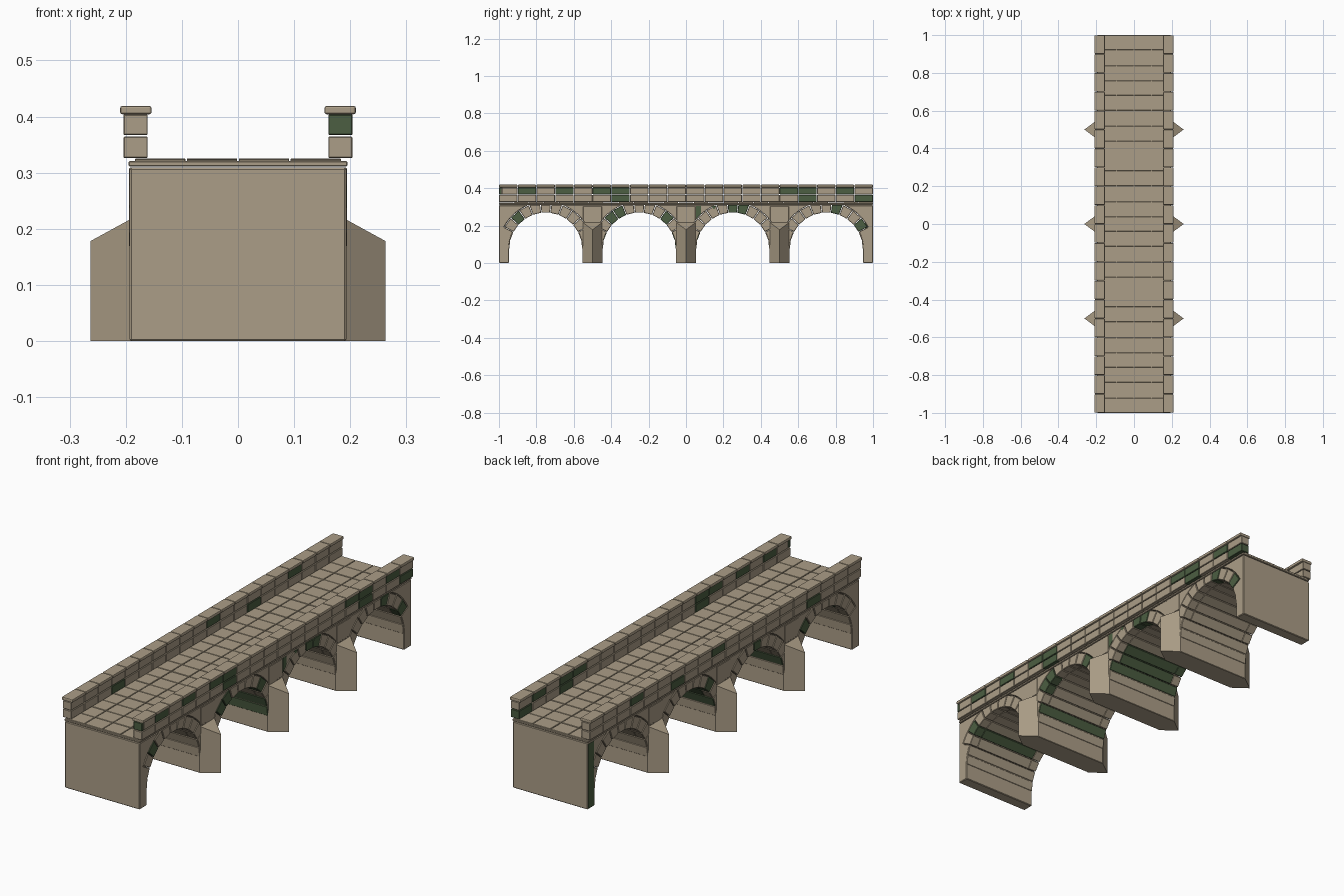
import bpy, bmesh, math, random

if "Cube" in bpy.data.objects:
    bpy.data.objects.remove(bpy.data.objects["Cube"])

random.seed(4)
STONE, MOSS = 0, 1


def material(name, rgb):
    m = bpy.data.materials.new(name)
    m.diffuse_color = (*rgb, 1)
    m.use_nodes = True
    m.node_tree.nodes["Principled BSDF"].inputs["Base Color"].default_value = m.diffuse_color
    return m


MATS = [material("tan stone", (0.410, 0.340, 0.242)),
        material("mossy green stone", (0.072, 0.112, 0.054))]


def prism(bm, profile, x0, x1, mat=STONE):
    """Extrude a (y, z) outline from x0 to x1."""
    a = [bm.verts.new((x0, y, z)) for y, z in profile]
    b = [bm.verts.new((x1, y, z)) for y, z in profile]
    n = len(profile)
    faces = [bm.faces.new(a), bm.faces.new(b[::-1])]
    for i in range(n):
        j = (i + 1) % n
        faces.append(bm.faces.new((a[i], b[i], b[j], a[j])))
    for f in faces:
        f.material_index = mat


def box(bm, x0, x1, y0, y1, z0, z1, mat=STONE):
    prism(bm, [(y0, z0), (y1, z0), (y1, z1), (y0, z1)], x0, x1, mat)


def finish(name, bm, bevel=0.0, segments=1):
    bmesh.ops.recalc_face_normals(bm, faces=bm.faces)
    me = bpy.data.meshes.new(name)
    bm.to_mesh(me)
    bm.free()
    for m in MATS:
        me.materials.append(m)
    ob = bpy.data.objects.new(name, me)
    bpy.context.collection.objects.link(ob)
    if bevel:
        mod = ob.modifiers.new("worn edges", "BEVEL")
        mod.width = bevel
        mod.segments = segments
        mod.limit_method = 'ANGLE'
        mod.angle_limit = math.radians(35)
    return ob


SPRING, R_IN, R_OUT, TOP = 0.075, 0.195, 0.25, 0.309
COUNT = 13
STEP = 180 / COUNT
SPLIT = 2 * STEP    # angle where the exposed arch stones begin
HALF = 0.193


def arc_point(centre, r, deg):
    """Point on the arch, cut short along its radius at the deck."""
    a = math.radians(deg)
    if r * math.sin(a) > TOP - SPRING:
        r = (TOP - SPRING) / math.sin(a)
    return centre + r * math.cos(a), SPRING + r * math.sin(a)


def half_pier():
    """Outline of one pier side, y measured from the pier centre."""
    pts = [(0.25 - R_IN - 0.002, 0.0)]
    for k in range(5):
        y, z = arc_point(0, R_IN + 0.002, k * SPLIT / 4)
        pts.append((0.25 - y, z))
    for k in range(7):
        y, z = arc_point(0, R_OUT + 0.001, SPLIT + k * (68 - SPLIT) / 6)
        pts.append((0.25 - y, z))
    return pts[:-1] + [(pts[-1][0], TOP)]


# Piers with spandrels, and the half piers at both ends
side = half_pier()
for i, y in enumerate((-0.5, 0.0, 0.5)):
    bm = bmesh.new()
    prism(bm, [(y + p, z) for p, z in side] +
          [(y - p, z) for p, z in reversed(side)], -HALF, HALF)
    finish(f"pier_{i + 1}", bm, 0.002)
for name, s in (("front_abutment", 1), ("back_abutment", -1)):
    bm = bmesh.new()
    prism(bm, [(-s, 0), *[(s * (p - 1), z) for p, z in side], (-s, TOP)],
          -HALF, HALF)
    finish(name, bm, 0.003)

# Arch stones: vault planks across the bridge, with face stones on each side
vault_moss = {-0.75: (9,), -0.25: (0, 1, 3, 11), 0.25: (9, 10, 11), 0.75: ()}
right_moss = {-0.75: (9,), -0.25: (3, 8, 9), 0.25: (5, 6), 0.75: (2, 5)}
left_moss = {-0.75: (3,), -0.25: (6,), 0.25: (9,), 0.75: ()}
EDGE = 0.15
for i, centre in enumerate(vault_moss):
    vault, faces = bmesh.new(), bmesh.new()
    for k in range(COUNT):
        a0, a1 = k * STEP + 0.4, (k + 1) * STEP - 0.4
        exposed = 2 <= k <= COUNT - 3
        outer = R_OUT if exposed else R_IN + 0.015
        outline = [arc_point(centre, R_IN, a0), arc_point(centre, outer, a0),
                   arc_point(centre, outer, a1), arc_point(centre, R_IN, a1)]
        half = EDGE if exposed else HALF - 0.001
        prism(vault, outline, -half, half, MOSS if k in vault_moss[centre] else STONE)
        if exposed:
            for s, moss in ((1, right_moss), (-1, left_moss)):
                prism(faces, outline, s * EDGE, s * (HALF + 0.001),
                      MOSS if k in moss[centre] else STONE)
    finish(f"vault_planks_{i + 1}", vault, 0.0015)
    finish(f"arch_face_stones_{i + 1}", faces, 0.002)

# Mossy spandrel stones beside the middle pier
bm = bmesh.new()
prism(bm, [(0.053, 0.236), (0.08, 0.263), (0.08, 0.304), (0.053, 0.304)], 0.19, 0.1945, MOSS)
prism(bm, [(0.135, 0.305), (0.15, 0.287), (0.163, 0.305)], 0.19, 0.1945, MOSS)
finish("mossy_spandrel_stones", bm)

# Mossy facing on one abutment
bm = bmesh.new()
box(bm, -0.1945, -0.19, 0.956, 0.997, 0.004, 0.304, MOSS)
finish("mossy_abutment_facing", bm)

# Pointed cutwaters with sloping caps, and the plain blocks above them
for s, label in ((1, "right"), (-1, "left")):
    bm = bmesh.new()
    for y in (-0.5, 0.0, 0.5):
        x0, x1 = s * (HALF - 0.003), s * 0.263
        low = [bm.verts.new(p) for p in
               ((x0, y - 0.054, 0), (x1, y, 0), (x0, y + 0.054, 0))]
        high = [bm.verts.new(p) for p in
                ((x0, y - 0.054, 0.218), (x1, y, 0.178), (x0, y + 0.054, 0.218))]
        bm.faces.new(low)
        bm.faces.new(high)
        for i in range(3):
            j = (i + 1) % 3
            bm.faces.new((low[i], low[j], high[j], high[i]))
    finish(f"{label}_cutwaters", bm)
    bm = bmesh.new()
    for y in (-0.5, 0.0, 0.5):
        box(bm, s * 0.18, s * 0.1945, y - 0.05, y + 0.05, 0.221, 0.304)
    finish(f"{label}_pier_blocks", bm, 0.0015)

# Deck slab
bm = bmesh.new()
box(bm, -0.195, 0.195, -1, 1, 0.311, 0.321)
finish("deck_slab", bm, 0.002)

# Paving slabs in four columns
bm = bmesh.new()
ROWS = 25
for r in range(ROWS):
    for c in range(4):
        x, y = -0.185 + c * 0.0925, -1 + r * 2 / ROWS
        top = 0.3245 + random.uniform(-0.0008, 0.0008)
        box(bm, x + 0.0015, x + 0.091, y + 0.0015, y + 2 / ROWS - 0.0015, 0.319, top)
finish("paving", bm, 0.001)

# Parapets: two courses and a coping, with mossy stones at set places
upper_moss = {1: (-0.85, -0.65, -0.45, -0.35, 0.55, 0.65, 0.85),
              -1: (0.05, 0.65)}
lower_moss = {1: (-0.35, 0.65, 0.95), -1: (-0.65, 0.35)}
for s, label in ((1, "right"), (-1, "left")):
    for name, z0, z1, xa, xb, moss in (
            ("lower_course", 0.326, 0.364, 0.161, 0.204, lower_moss[s]),
            ("upper_course", 0.367, 0.4035, 0.161, 0.204, upper_moss[s]),
            ("coping", 0.404, 0.419, 0.154, 0.210, ())):
        bm = bmesh.new()
        edges = [-1 + 0.1 * k for k in range(21)]
        if name == "upper_course" and s == 1:
            edges.insert(1, -0.985)
            moss += (-0.9925,)
        for y0, y1 in zip(edges, edges[1:]):
            green = any(abs((y0 + y1) / 2 - m) < 0.02 for m in moss)
            box(bm, s * xa, s * xb, y0 + 0.001, y1 - 0.001, z0, z1,
                MOSS if green else STONE)
        if name == "coping":
            finish(f"{label}_{name}", bm, 0.004, 2)
        else:
            finish(f"{label}_{name}", bm, 0.0015)
